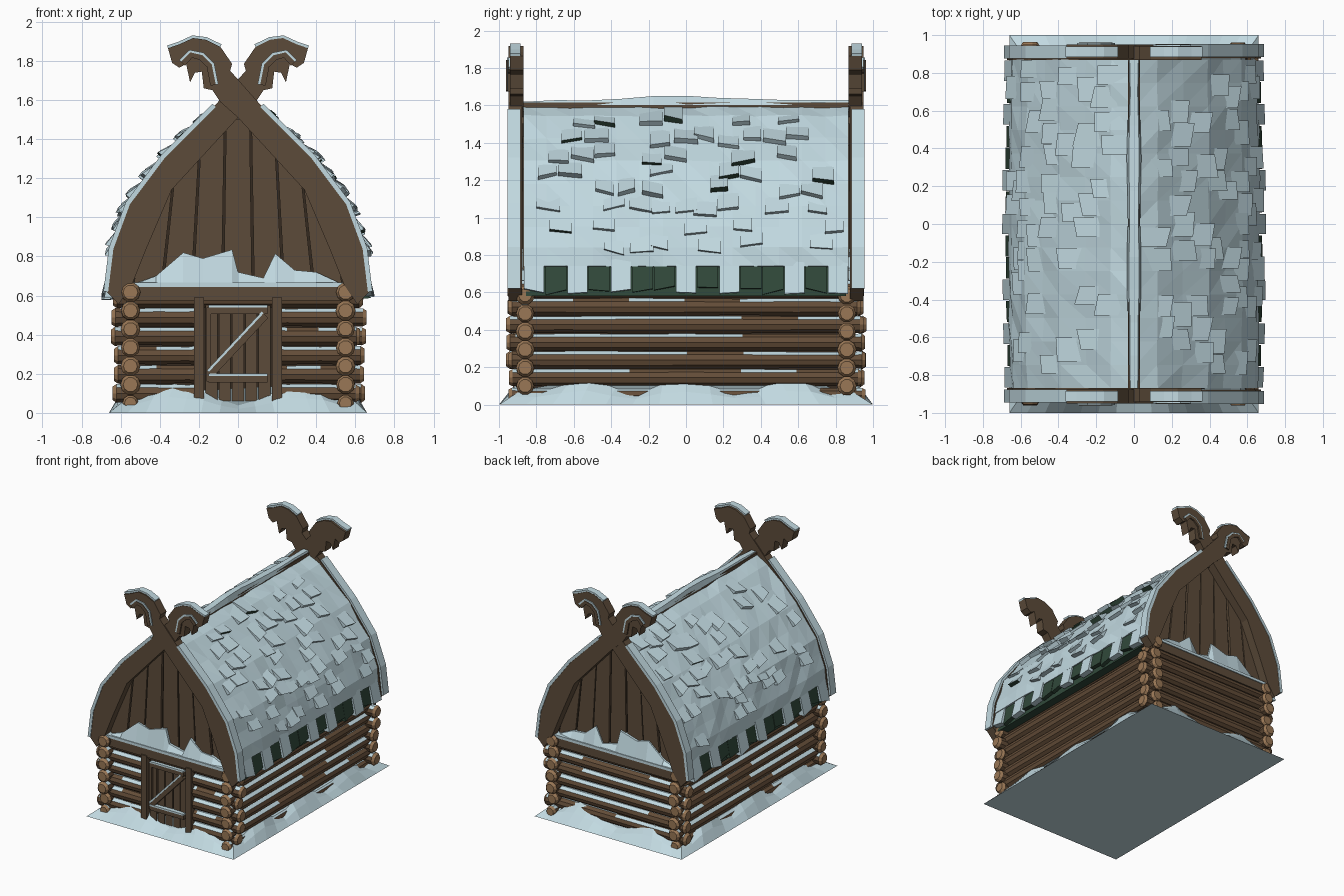
import bpy, bmesh, math, random
from mathutils import Vector

if "Cube" in bpy.data.objects:
    bpy.data.objects.remove(bpy.data.objects["Cube"])

random.seed(4)
R = random.uniform


def material(name, col):
    m = bpy.data.materials.new(name)
    m.diffuse_color = (*col, 1)
    m.use_nodes = True
    m.node_tree.nodes["Principled BSDF"].inputs["Base Color"].default_value = m.diffuse_color
    return m


SNOW = material("snow", (.54, .70, .755))
WOOD = material("brown wood", (.108, .071, .042))
LOG = material("log bark", (.128, .075, .04))
TAN = material("cut log end", (.32, .185, .092))
GREEN = material("green shingle", (.03, .065, .042))
DARK = material("dark gap", (.035, .023, .014))


def build(name, verts, faces, mats, rule=None):
    """Mesh object with outward normals; rule(face) gives the material slot."""
    bm = bmesh.new()
    vs = [bm.verts.new(v) for v in verts]
    for f in faces:
        bm.faces.new([vs[i] for i in f])
    bmesh.ops.recalc_face_normals(bm, faces=bm.faces)
    bm.normal_update()
    if rule:
        for f in bm.faces:
            f.material_index = rule(f)
    me = bpy.data.meshes.new(name)
    bm.to_mesh(me)
    bm.free()
    for m in mats:
        me.materials.append(m)
    ob = bpy.data.objects.new(name, me)
    bpy.context.collection.objects.link(ob)
    return ob


def tube(name, rings, mats, rule=None):
    """Joins equal rings of points into a closed skin."""
    n = len(rings[0])
    fs = [(k*n+i, k*n+(i+1) % n, (k+1)*n+(i+1) % n, (k+1)*n+i)
          for k in range(len(rings)-1) for i in range(n)]
    fs += [tuple(range(n)), tuple(range((len(rings)-1)*n, len(rings)*n))]
    return build(name, [p for r in rings for p in r], fs, mats, rule)


def prism(name, pts, y0, y1, mats, rule=None):
    return tube(name, [[(x, y, z) for x, z in pts] for y in (y0, y1)], mats, rule)


def box(name, x0, x1, y0, y1, z0, z1, mat):
    return prism(name, [(x0, z0), (x1, z0), (x1, z1), (x0, z1)], y0, y1, [mat])


def ribbon(name, path, t0, t1, y0, y1, mat, s=1):
    """Strip along an xz path, from offset t0 to t1 on its outer side."""
    P = [Vector(p) for p in path]
    rings = []
    for i, p in enumerate(P):
        d = (P[min(i+1, len(P)-1)] - P[max(i-1, 0)]).normalized()
        nrm = Vector((d.y, -d.x))
        a, b = p + nrm*t0, p + nrm*t1
        rings.append([(s*q.x, y, q.y) for q, y in ((a, y0), (b, y0), (b, y1), (a, y1))])
    tube(name, rings, [mat])


# ---- log walls -------------------------------------------------------
def log(name, axis, a0, a1, other, z, r=.05):
    n = max(2, round((a1-a0)/.3))
    mid = [(a0+.05 + (a1-a0-.1)*k/n, .96) for k in range(n+1)]
    rings = []
    for a, k in [(a0, .72), (a0+.02, 1)] + mid + [(a1-.02, 1), (a1, .72)]:
        rr, ring = r*k*R(.95, 1.04), []
        for i in range(10):
            t = math.tau*i/10
            o, h = other + rr*math.cos(t), z + rr*math.sin(t)
            ring.append((a, o, h) if axis == 'x' else (o, a, h))
        rings.append(ring)

    def rule(f):
        c = f.calc_center_median()
        c = c.x if axis == 'x' else c.y
        if c < a0+.03 or c > a1-.03:
            return 1
        return 2 if f.normal.z > .72 and random.random() < .75 else 0
    tube(name, rings, [LOG, TAN, SNOW], rule)


for i in range(7):
    z = .05 + .0945*i
    for s in (-1, 1):
        log("side_log", 'y', -R(.93, .965), R(.93, .965), s*.55, z, .05 if i else .043)
for i in range(6):
    z = .10 + .097*i
    log("back_log", 'x', -R(.62, .66), R(.62, .66), .86, z)
    if i == 5:
        log("front_top_log", 'x', -.64, .64, -.86, z)
    else:
        log("front_log_left", 'x', -R(.62, .66), -.2, -.86, z)
        log("front_log_right", 'x', .2, R(.62, .66), -.86, z)
box("inner_wall", -.53, .53, -.84, .84, .01, .64, DARK)

# ---- door ------------------------------------------------------------
for i in range(5):
    x = -.17 + .068*i
    box("door_plank", x+.004, x+.064, -.89+R(-.006, .006), -.83, .06, .56, WOOD)
for x in (-.225, .175):
    box("door_post", x, x+.05, -.925, -.83, .04, .59, WOOD)
brace = [((.15, .525), (-.15, .525)), ((.15, .175), (-.15, .175)), ((.14, .5), (-.14, .2))]
for p in brace:
    ribbon("door_brace", p, -.02, .015, -.915, -.87, WOOD)
    ribbon("door_brace_snow", p, .013, .026, -.918, -.87, SNOW)
ribbon("door_side_brace", [(-.15, .16), (-.15, .54)], -.012, .012, -.91, -.87, WOOD)

# ---- snow drift around the base ---------------------------------------
N = 14
ts = [-1 + 2*i/N for i in range(N)]
per = ([(t, -1) for t in ts] + [(1, t) for t in ts]
       + [(-t, 1) for t in ts] + [(-1, -t) for t in ts])


def drift(u, v):
    if abs(u) == 1:
        return .09 + .035*math.cos(v*10.2) + R(-.01, .01)
    return .09 - .045*math.cos(u*6) + R(-.012, .012)


hs = [drift(u, v) for u, v in per]
tube("snow_base", [[(u*.66, v, 0) for u, v in per],
                   [(u*.615, v*.935, h*.6) for (u, v), h in zip(per, hs)],
                   [(u*.57, v*.88, h*1.1) for (u, v), h in zip(per, hs)]], [SNOW])

# ---- roof ------------------------------------------------------------
PROF = [(0, 1.6), (.12, 1.54), (.385, 1.30), (.56, 1.06), (.635, .84), (.663, .6)]


def px(z):
    for (xa, za), (xb, zb) in zip(PROF, PROF[1:]):
        if zb <= z <= za:
            return xa + (xb-xa)*(za-z)/(za-zb)
    return PROF[-1][0] if z < .6 else 0


def surf(s, z, y, off=0):
    x = px(z)*(1 + .02*(1-(y/.87)**2))
    d = Vector((px(z-.03)-px(z+.03), -.06)).normalized()
    return (s*(x - d.y*off), y, z + d.x*off)


core = [(x-.02 if x > .1 else x, z-.02) for x, z in PROF]
prism("roof_core", core + [(-x, z) for x, z in core[:0:-1]], -.855, .855, [GREEN, DARK],
      lambda f: int(abs(f.normal.y) > .9))


def tile(name, s, z0, z1, y0, y1, top, lift, mats, end=0):
    k = R(-.015, .015)
    vs = [surf(s, z + (k if j else -k)*(z == z1), y, o)
          for z, os in ((z0, (-.03, top)), (z1, (-.025, lift)))
          for j, y in enumerate((y0, y1)) for o in os]
    fs = [(0, 1, 3, 2), (4, 5, 7, 6), (0, 1, 5, 4), (2, 3, 7, 6), (0, 2, 6, 4), (1, 3, 7, 5)]
    zc = sum(v[2] for v in vs[4:])/4
    build(name, vs, fs, mats, lambda f: end if abs(f.calc_center_median().z-zc) < .01 else 0)


zs = [1.597, 1.54, 1.42, 1.30, 1.18, 1.06, .95, .84, .74]
ys = [-.87 + 1.74*i/14 for i in range(15)]
for s in (-1, 1):
    # snow blanket with a lip at its lower edge
    vs = [surf(s, z, y, R(-.004, .012)) for z in zs for y in ys]
    vs += [surf(s, .74, y, -.04) for y in ys]
    fs = [(k*15+i, k*15+i+1, k*15+i+16, k*15+i+15) for k in range(len(zs)) for i in range(14)]
    fs = [t for a, b, c, d in fs for t in ((a, b, c), (a, c, d))]
    build("roof_snow", vs, fs, [SNOW])
    # raised snowy shingles in staggered rows
    for row in range(8):
        z = 1.49 - .094*row
        for col in range(14):
            if random.random() < .5:
                y = -.85 + .122*col + (row % 2)*.05 + R(-.015, .015)
                w = R(.09, .13)
                if y + w < .87:
                    dz = R(-.025, .025)
                    tile("snowy_shingle", s, z+dz+.1, z+dz, y, y+w, -.004, R(.026, .042),
                         [SNOW, GREEN], int(random.random() < .12))
    # eave row: snowy tabs over green shingles
    for i in range(15):
        y = -.87 + .116*i
        if i in (1, 3, 5, 6, 8, 10, 11, 13):
            tile("green_eave_shingle", s, .742, R(.6, .63), y+.002, y+.114, -.004, .006, [GREEN])
        else:
            tile("snowy_eave_shingle", s, .79, R(.59, .61), y+.004, y+.112, -.002, .022, [SNOW])

# ridge beam and its snow
box("ridge_beam", -.032, .032, -.89, .89, 1.5, 1.615, WOOD)
rings = []
for i in range(11):
    y = -.87 + .174*i
    h = 1.635 + .01*math.cos(i*.628) * -1 + R(-.006, .008)
    w = R(.026, .04)
    rings.append([(-w, y, 1.602), (w, y, 1.602), (w*.7, y, h), (-w*.7, y, h)])
tube("ridge_snow", rings, [SNOW])

# ---- gables with crossed, carved barge boards ---------------------------
OUT = [(.61, .555), (.672, .62), (.645, .84), (.56, 1.07), (.38, 1.31), (.12, 1.57),
       (-.04, 1.75), (-.03, 1.785), (-.09, 1.872), (-.163, 1.908), (-.23, 1.917),
       (-.30, 1.885), (-.358, 1.865), (-.337, 1.79), (-.30, 1.765), (-.265, 1.785),
       (-.245, 1.69), (-.22, 1.74), (-.185, 1.745), (-.175, 1.66), (-.13, 1.65),
       (-.09, 1.59), (0, 1.51), (.34, 1.14), (.46, .86), (.54, .66)]
ARC = [(-.107, 1.68), (-.128, 1.785), (-.18, 1.836), (-.245, 1.85), (-.296, 1.80)]
BANK = [(-.53, .66), (-.42, .70), (-.28, .82), (-.18, .79), (-.03, .835), (0, .72),
        (.13, .69), (.19, .815), (.29, .73), (.4, .72), (.53, .66)]


def top(x):
    x = abs(x)
    return min(1.57 - x*.98, 1.24 - (x-.38)*1.9)


for f in (-1, 1):
    for s in (-1, 1):
        e = .004*s
        ya, yb = f*(.872+e), f*(.946+e)
        prism("barge_board", [(s*x, z) for x, z in OUT], ya, yb, [WOOD])
        y0, y1 = f*(.88+e), f*(.95+e)
        ribbon("barge_snow", OUT[1:6], -.008, .016, y0, y1, SNOW, s)
        ribbon("carved_head_snow", OUT[8:13], -.008, .014, f*.885, f*.94, SNOW, s)
        ribbon("carved_head_line", ARC, -.007, .007, yb-f*.01, yb+f*.008, SNOW, s)
        ribbon("carved_head_cheek", ARC, -.035, -.007, yb-f*.01, yb+f*.012, WOOD, s)
    # vertical planks, leaning slightly inward
    for i in range(7):
        a, b = -.55 + .157*i + .006, -.55 + .157*(i+1) - .006
        c, d = a*.82, b*.82
        pts = [(a, .6), (b, .6), (d, top(d)), (c, top(c))]
        if a < 0 < b:
            pts.insert(3, (0, 1.56))
        prism("gable_plank", pts, f*.84, f*(.872+R(-.008, .006)), [WOOD])
    # beam, snow ledge and the bank resting against the planks
    box("gable_beam", -.53, .53, min(f*.915, f*.84), max(f*.915, f*.84), .575, .648, WOOD)
    box("ledge_snow", -.545, .545, min(f*.922, f*.84), max(f*.922, f*.84), .645, .667, SNOW)
    tube("gable_snow_bank", [[(x, f*.918, .655), (x, f*.885, z), (x, f*.85, z), (x, f*.85, .65)]
                             for x, z in BANK], [SNOW])
